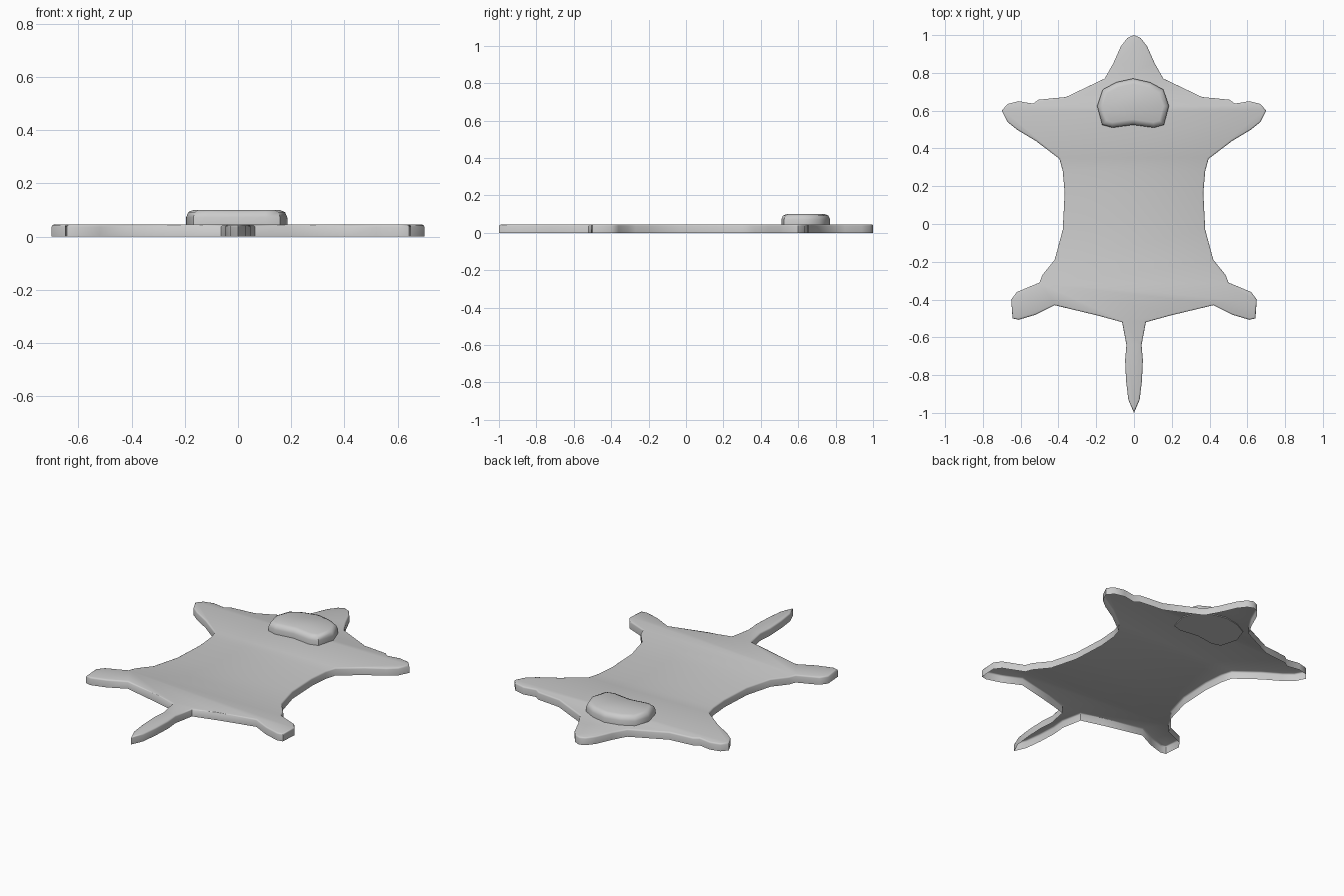
import bpy, bmesh, math

if "Cube" in bpy.data.objects:
    bpy.data.objects.remove(bpy.data.objects["Cube"])


def slab(name, outline, z_low, z_high, bevel, segments, closed):
    """Flat slab from an outline, rounded along its upper rim."""
    bm = bmesh.new()
    top = bm.faces.new([bm.verts.new((x, y, z_high)) for x, y in outline])
    top.normal_update()
    if top.normal.z < 0:
        top.normal_flip()
    rim = list(top.edges)
    n = len(outline)
    upper = [l.vert for l in top.loops]
    lower = [bm.verts.new((v.co.x, v.co.y, z_low)) for v in upper]
    for i in range(n):
        j = (i + 1) % n
        bm.faces.new((upper[j], upper[i], lower[i], lower[j]))
    if closed:
        bm.faces.new(lower[::-1])
    bmesh.ops.bevel(bm, geom=rim, offset=bevel, segments=segments,
                    profile=0.5, affect='EDGES')
    mesh = bpy.data.meshes.new(name)
    bm.to_mesh(mesh)
    bm.free()
    ob = bpy.data.objects.new(name, mesh)
    bpy.context.collection.objects.link(ob)
    bpy.ops.object.select_all(action='DESELECT')
    ob.select_set(True)
    bpy.context.view_layer.objects.active = ob
    bpy.ops.object.shade_smooth_by_angle(angle=math.radians(50))
    return ob


def mirrored(half):
    """Right half, from centre top to centre bottom, plus its mirror image."""
    return half + [(-x, y) for x, y in reversed(half[1:-1])]


# Hide: right half from nose to tail tip
hide = [(0, 1.0), (0.035, 0.985), (0.07, 0.94), (0.11, 0.85), (0.155, 0.77),
        (0.36, 0.672), (0.505, 0.658), (0.535, 0.637), (0.61, 0.65),
        (0.67, 0.635), (0.70, 0.60), (0.67, 0.54), (0.62, 0.50),
        (0.52, 0.44), (0.395, 0.345), (0.377, 0.28), (0.367, 0.165),
        (0.377, -0.03), (0.42, -0.19), (0.485, -0.27), (0.50, -0.31),
        (0.62, -0.36), (0.65, -0.40), (0.643, -0.50), (0.61, -0.507),
        (0.52, -0.48), (0.42, -0.43), (0.19, -0.485), (0.063, -0.52),
        (0.04, -0.64), (0.047, -0.72), (0.042, -0.83), (0.03, -0.93),
        (0, -1.0)]
# Underside is open, as a draped shell
slab("hide", mirrored(hide), 0, 0.045, 0.008, 2, False)

# Head pad resting on the hide
head = [(0, 0.77), (0.09, 0.75), (0.16, 0.712), (0.19, 0.625),
        (0.163, 0.525), (0.11, 0.51), (0, 0.525)]
pad = slab("head", mirrored(head), 0.04, 0.1, 0.028, 2, True)
pad.location.x = -0.005
